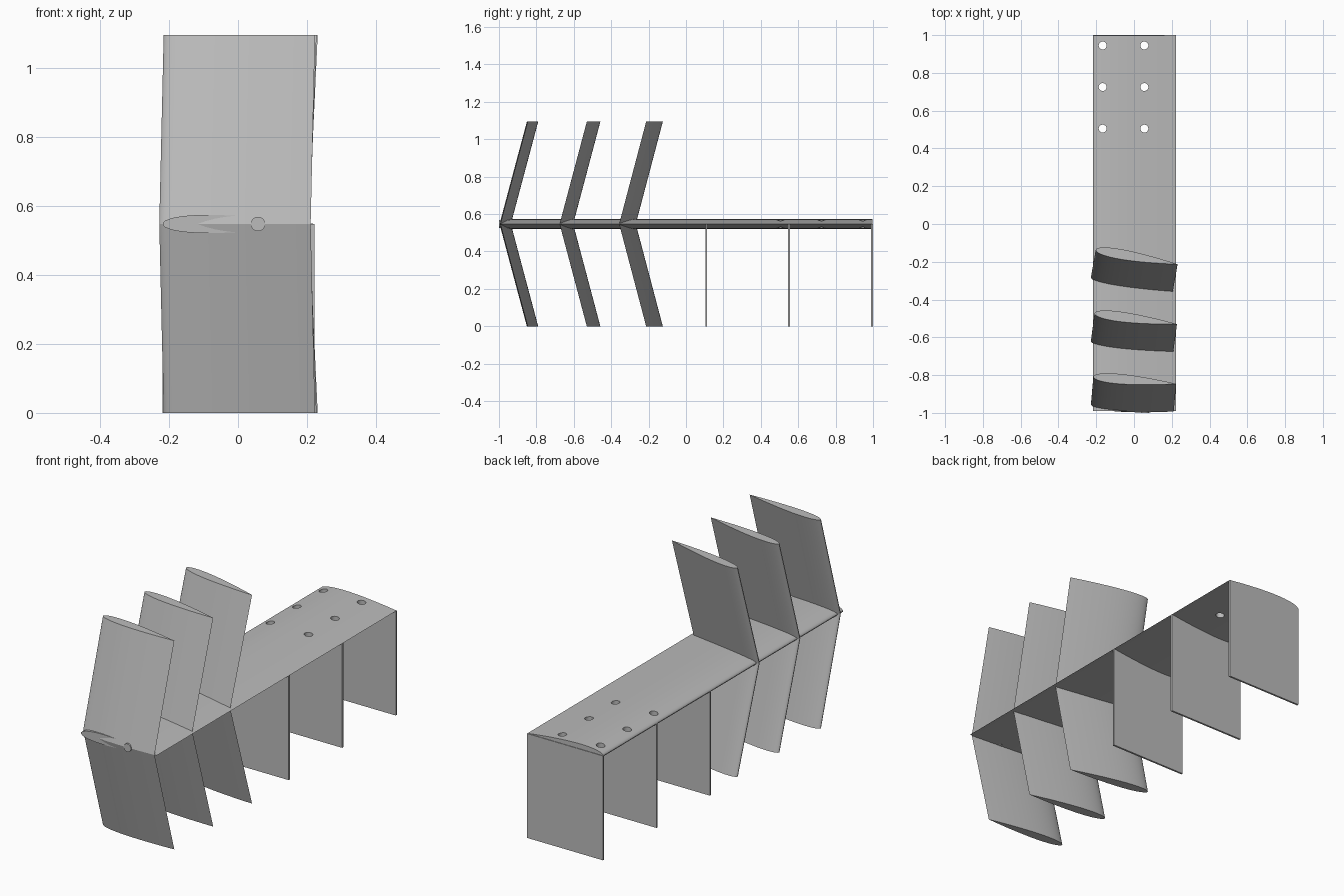
import bpy, bmesh, math
from mathutils import Vector

CHORD, MID, SPAN = 0.44, 0.547, 0.547
LEAD_X = -0.218

if "Cube" in bpy.data.objects:
    bpy.data.objects.remove(bpy.data.objects["Cube"], do_unlink=True)

# Single plain grey
grey = bpy.data.materials.new("plain grey")
grey.use_nodes = True
grey.diffuse_color = (0.5, 0.5, 0.5, 1)
grey.node_tree.nodes["Principled BSDF"].inputs["Base Color"].default_value = (0.5, 0.5, 0.5, 1)


def airfoil(steps=24):
    """Symmetric 12% thick section as (along chord, offset) points."""
    def half(t):
        return 0.6 * (0.2969 * math.sqrt(t) - 0.126 * t - 0.3516 * t**2
                      + 0.2843 * t**3 - 0.1036 * t**4)
    ts = [(1 - math.cos(math.pi * i / steps)) / 2 for i in range(steps + 1)]
    upper = [(t * CHORD, half(t) * CHORD) for t in ts]
    lower = [(c, -h) for c, h in reversed(upper[1:-1])]
    return upper + lower


def finish(name, bm, smooth=True):
    bmesh.ops.recalc_face_normals(bm, faces=bm.faces)
    mesh = bpy.data.meshes.new(name)
    bm.to_mesh(mesh)
    bm.free()
    mesh.materials.append(grey)
    ob = bpy.data.objects.new(name, mesh)
    bpy.context.collection.objects.link(ob)
    if smooth:
        shade(ob)
    return ob


def select(ob):
    bpy.ops.object.select_all(action='DESELECT')
    ob.select_set(True)
    bpy.context.view_layer.objects.active = ob


def shade(ob):
    select(ob)
    bpy.ops.object.shade_smooth_by_angle(angle=math.radians(30))


def prism(name, points, shift, smooth=True):
    """Sweep a flat outline along a shift vector."""
    bm = bmesh.new()
    face = bm.faces.new([bm.verts.new(p) for p in points])
    made = bmesh.ops.extrude_face_region(bm, geom=[face], use_keep_orig=True)
    verts = [g for g in made["geom"] if isinstance(g, bmesh.types.BMVert)]
    bmesh.ops.translate(bm, verts=verts, vec=shift)
    return finish(name, bm, smooth)


def circle(center, radius, u, v, sides=24):
    angles = [2 * math.pi * i / sides for i in range(sides)]
    return [Vector(center) + radius * (math.cos(a) * Vector(u) + math.sin(a) * Vector(v))
            for a in angles]


X, Y, Z = Vector((1, 0, 0)), Vector((0, 1, 0)), Vector((0, 0, 1))

# Long horizontal wing
wing = prism("main_wing", [(LEAD_X + c, -0.99, MID + h) for c, h in airfoil()],
             Y * 1.987, smooth=False)

# Six bolt holes through the rear of the wing
for x in (-0.166, 0.055):
    for y in (0.505, 0.725, 0.945):
        cutter = prism("hole_cutter", circle((x, y, MID - 0.1), 0.021, X, Y), Z * 0.2, False)
        cutter.hide_render = True
        select(wing)
        mod = wing.modifiers.new("hole", 'BOOLEAN')
        mod.operation, mod.solver, mod.object = 'DIFFERENCE', 'EXACT', cutter
        bpy.ops.object.modifier_apply(modifier=mod.name)
        bpy.data.objects.remove(cutter, do_unlink=True)
shade(wing)

# Three swept fin pairs, each at its own angle of attack
for label, lead_y, degrees in (("front", -0.954, 5), ("middle", -0.618, 7.5), ("rear", -0.281, 10)):
    a = math.radians(degrees)
    along = Vector((math.cos(a), -math.sin(a), 0))
    across = Vector((math.sin(a), math.cos(a), 0))
    base = Vector((-0.228, lead_y, MID))
    section = [base + along * c + across * h for c, h in airfoil()]
    for side, sign in (("upper", 1), ("lower", -1)):
        sweep = across * SPAN * math.tan(math.radians(15)) + Z * SPAN * sign
        prism(f"{label}_{side}_fin", section, sweep)

# Thin hanging plates under the rear half
for label, y in (("front", 0.108), ("middle", 0.551), ("rear", 0.995)):
    x0, x1 = LEAD_X, LEAD_X + CHORD
    prism(f"{label}_plate", [(x0, y - 0.005, 0), (x1, y - 0.005, 0),
                             (x1, y - 0.005, MID), (x0, y - 0.005, MID)], Y * 0.01, False)

# Short round pin poking out of the front end
prism("front_pin", circle((0.058, -1.0, MID), 0.021, X, Z), Y * 0.06)
